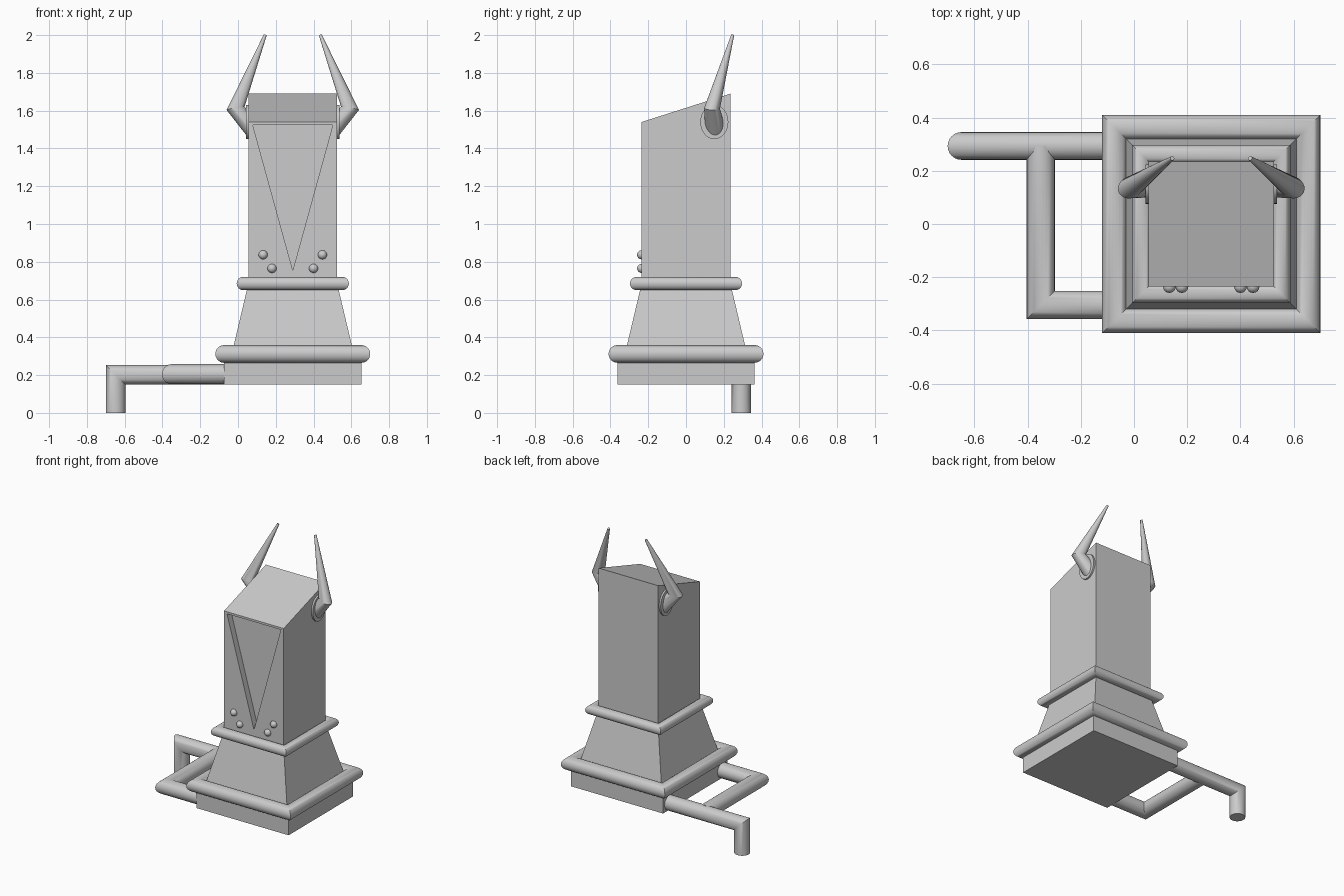
import bpy, bmesh, math
from mathutils import Vector, Matrix

if "Cube" in bpy.data.objects:
    bpy.data.objects.remove(bpy.data.objects["Cube"])

CX = 0.29      # centre line of the tower in x


def finish(name, bm, smooth=False):
    bmesh.ops.recalc_face_normals(bm, faces=bm.faces[:])
    me = bpy.data.meshes.new(name)
    bm.to_mesh(me)
    bm.free()
    ob = bpy.data.objects.new(name, me)
    bpy.context.collection.objects.link(ob)
    if smooth:
        for p in me.polygons:
            p.use_smooth = True
        me.set_sharp_from_angle(angle=math.radians(32))
    return ob


def loft(name, rings, closed=False, smooth=False):
    """Skin a list of equal-length point rings; cap the ends unless closed."""
    bm = bmesh.new()
    vs = [[bm.verts.new(p) for p in r] for r in rings]
    n, m = len(rings), len(rings[0])
    for i in range(n if closed else n - 1):
        a, b = vs[i], vs[(i + 1) % n]
        for j in range(m):
            k = (j + 1) % m
            bm.faces.new((a[j], a[k], b[k], b[j]))
    if not closed:
        bm.faces.new(vs[0])
        bm.faces.new(vs[-1])
    return finish(name, bm, smooth)


def tube(name, pts, radii, closed=False, sides=24):
    """Round tube along a path with mitred corners."""
    pts = [Vector(p) for p in pts]
    n = len(pts)
    if not isinstance(radii, (list, tuple)):
        radii = [radii] * n
    segs = [(pts[(i + 1) % n] - pts[i]).normalized() for i in range(n)]
    # first section, swept along and projected onto each mitre plane
    d = segs[0]
    u = d.orthogonal().normalized()
    w = d.cross(u)
    angs = [2 * math.pi * j / sides for j in range(sides)]
    offs = [u * math.cos(a) + w * math.sin(a) for a in angs]
    rings = []
    for i in range(n):
        d_in = segs[i - 1] if (i > 0 or closed) else segs[0]
        d_out = segs[i] if (i < n - 1 or closed) else d_in
        nrm = (d_in + d_out).normalized()
        if i == 0:
            d_in = d_out       # starting section belongs to the first segment
        rings.append([pts[i] + radii[i] * (o - d_in * (o.dot(nrm) / d_in.dot(nrm))) for o in offs])
        q = d_in.rotation_difference(d_out)
        offs = [q @ o for o in offs]
    return loft(name, rings, closed, True)


def square(half, z):
    return [(CX + sx * half, sy * half, z) for sx, sy in ((-1, -1), (1, -1), (1, 1), (-1, 1))]


# Stepped tower: plinth and tapered skirt
loft("plinth", [square(0.363, 0.15), square(0.363, 0.312)])
loft("tapered_skirt", [square(0.324, 0.31), square(0.235, 0.685)])

# Rounded square mouldings
tube("lower_moulding", square(0.363, 0.312), 0.047, closed=True)
tube("upper_moulding", square(0.262, 0.685), 0.035, closed=True)

# Upper block with sloping top
H = 0.235
top = [(x, y, 1.54 if y < 0 else 1.69) for x, y, z in square(H, 0)]
body = loft("upper_block", [square(H, 0.68), top])

# V-shaped recess in the front
tri = ((CX - 0.212, 1.525), (CX + 0.212, 1.525), (CX, 0.755))
cutter = loft("recess_cutter", [[(x, y, z) for x, z in tri] for y in (-0.4, -H + 0.045)])
cutter.hide_render = True
cutter.hide_viewport = True
cutter.display_type = 'WIRE'
cut = body.modifiers.new("recess", 'BOOLEAN')
cut.operation = 'DIFFERENCE'
cut.solver = 'EXACT'
cut.object = cutter

for side, s in (("left", -1), ("right", 1)):
    # Studs beside the recess point
    for k, (dx, z) in enumerate(((0.157, 0.837), (0.11, 0.765))):
        bm = bmesh.new()
        bmesh.ops.create_uvsphere(bm, u_segments=16, v_segments=10, radius=0.024,
                                  matrix=Matrix.Translation((CX + s * dx, -H, z)))
        finish(f"stud_{side}_{k + 1}", bm, True)
    # Oval collar and bent horn
    ring = [(0.15 + 0.074 * math.cos(a), 1.54 + 0.091 * math.sin(a))
            for a in (2 * math.pi * i / 32 for i in range(32))]
    loft(f"horn_collar_{side}",
         [[(CX + s * dx, y, z) for y, z in ring] for dx in (0.22, 0.247)], smooth=True)
    tube(f"horn_{side}",
         [(CX + s * 0.19, 0.157, 1.487), (CX + s * 0.303, 0.138, 1.612), (CX + s * 0.146, 0.247, 2.0)],
         [0.055, 0.041, 0.008])

# Ground pipe and side loop pipe
tube("outlet_pipe", [(0.0, 0.293, 0.202), (-0.648, 0.293, 0.202), (-0.648, 0.293, 0.0)], 0.052)
tube("loop_pipe", [(-0.35, 0.293, 0.205), (-0.35, -0.304, 0.205), (0.0, -0.304, 0.205)], 0.053)
